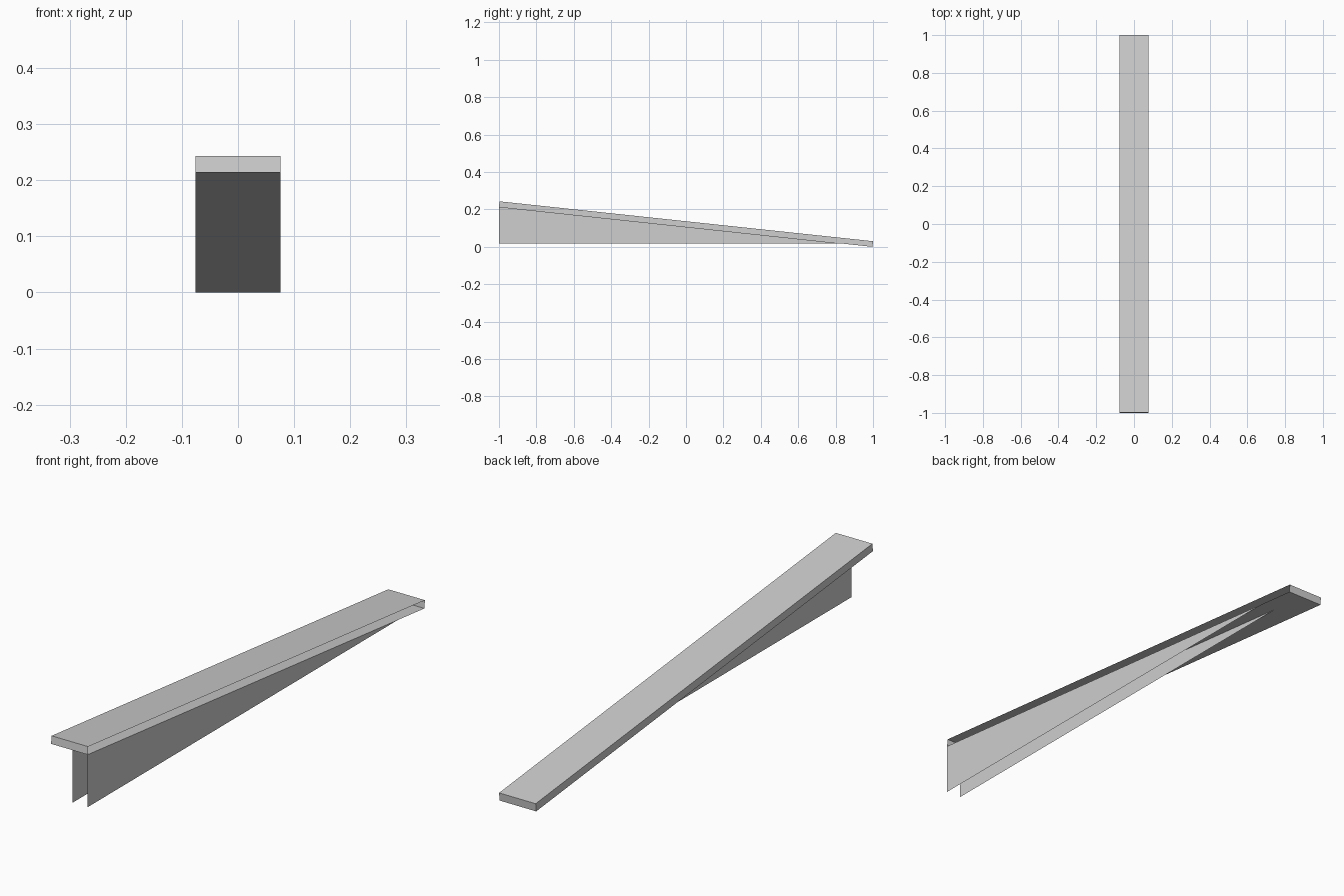
import bpy
import bmesh

HALF_W = 0.076     # half the plank width
WEB_BASE = 0.017   # height of the support panels' lower edge

cube = bpy.data.objects.get("Cube")
if cube:
    bpy.data.objects.remove(cube, do_unlink=True)

grey = bpy.data.materials.new("light_grey")
grey.use_nodes = True
colour = (0.62, 0.62, 0.62, 1)
grey.diffuse_color = colour
grey.node_tree.nodes["Principled BSDF"].inputs["Base Color"].default_value = colour


def profile_part(name, profile, x, depth=0):
    """Flat (y, z) profile at x, optionally extruded towards +x and left open there."""
    bm = bmesh.new()
    face = bm.faces.new([bm.verts.new((x, y, z)) for y, z in profile])
    if depth:
        out = bmesh.ops.extrude_edge_only(bm, edges=face.edges[:])
        verts = [v for v in out["geom"] if isinstance(v, bmesh.types.BMVert)]
        bmesh.ops.translate(bm, verts=verts, vec=(depth, 0, 0))
    bmesh.ops.recalc_face_normals(bm, faces=bm.faces[:])
    # A face on the -x side of a shell looks outwards; a lone panel looks to +x
    bm.faces.ensure_lookup_table()
    want = -1 if depth else 1
    if bm.faces[0].normal.x * want < 0:
        bmesh.ops.reverse_faces(bm, faces=bm.faces[:])
    mesh = bpy.data.meshes.new(name)
    bm.to_mesh(mesh)
    bm.free()
    mesh.materials.append(grey)
    obj = bpy.data.objects.new(name, mesh)
    bpy.context.collection.objects.link(obj)
    return obj


# Sloping plank, a shell open along its +x side
front_low, front_top = (-1, 0.214), (-0.997, 0.243)
back_top, back_low = (1, 0.03), (0.997, 0)
profile_part("sloping_plank", [front_low, front_top, back_top, back_low],
             -HALF_W, 2 * HALF_W)

# Thin tapered support panels: one at the +x edge, one near the middle
tip_y = back_low[0] - (back_low[0] - front_low[0]) * WEB_BASE / front_low[1]
wedge = [front_low, (-1, WEB_BASE), (tip_y, WEB_BASE)]
for name, x in (("outer_support_panel", HALF_W), ("middle_support_panel", 0.0135)):
    profile_part(name, wedge, x)
